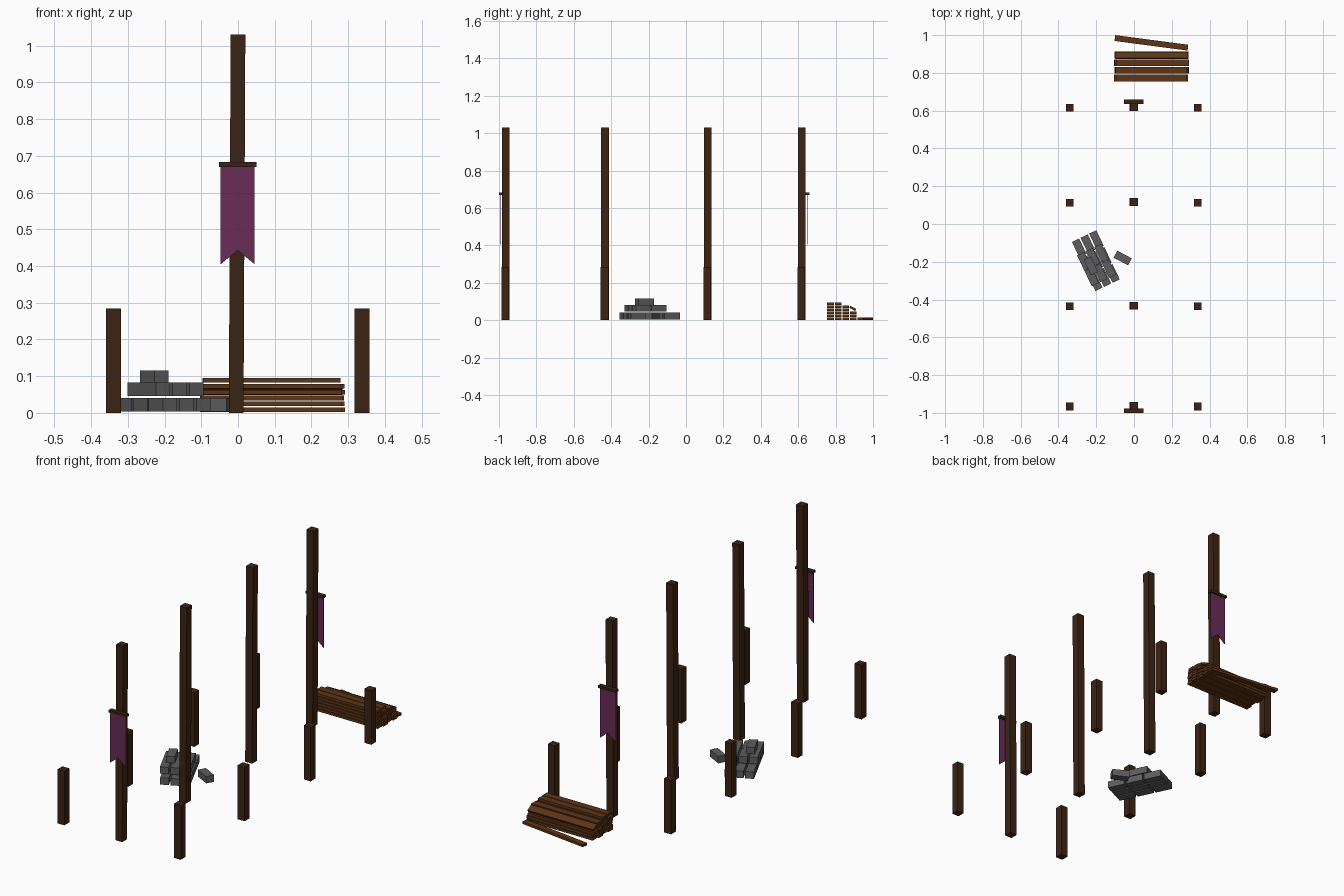
import bpy, bmesh, math, random
from mathutils import Matrix, Vector

if "Cube" in bpy.data.objects:
    bpy.data.objects.remove(bpy.data.objects["Cube"])

random.seed(4)


def material(name, rgb):
    m = bpy.data.materials.new(name)
    m.diffuse_color = (*rgb, 1)
    m.use_nodes = True
    m.node_tree.nodes["Principled BSDF"].inputs["Base Color"].default_value = m.diffuse_color
    return m


DARK = material("dark_timber", (0.045, 0.017, 0.007))
PLANK = material("plank_wood", (0.11, 0.035, 0.008))
STONE = material("stone", (0.11, 0.11, 0.11))
CLOTH = material("cloth", (0.14, 0.025, 0.095))


def make_object(name, bm, mat):
    bmesh.ops.recalc_face_normals(bm, faces=bm.faces)
    me = bpy.data.meshes.new(name)
    bm.to_mesh(me)
    bm.free()
    me.materials.append(mat)
    ob = bpy.data.objects.new(name, me)
    bpy.context.collection.objects.link(ob)
    return ob


def add_box(bm, center, size, yaw=0.0, roll=0.0):
    """Box turned by yaw about z and roll about its own long x axis."""
    mat = (Matrix.Translation(center) @ Matrix.Rotation(yaw, 4, 'Z')
           @ Matrix.Rotation(roll, 4, 'X') @ Matrix.Diagonal((*size, 1)))
    return bmesh.ops.create_cube(bm, size=1, matrix=mat)["verts"]


def post(name, x, y, height, lean=0.0):
    bm = bmesh.new()
    for v in add_box(bm, (x, y, height / 2), (0.04, 0.041, height)):
        if v.co.z > height / 2:
            v.co.x += lean
    make_object(name, bm, DARK)


# Rows of posts: a tall ridge post with a short wall post either side
ROWS = [-0.963, -0.433, 0.116, 0.619]
for i, y in enumerate(ROWS, 1):
    post(f"ridge_post_{i}", -0.005, y, 1.03, 0.005)
    for side, x in (("left", -0.339), ("right", 0.338)):
        post(f"wall_post_{side}_{i}", x, y - 0.003, 0.284)


# Banners with swallowtail ends, hung from a rod on the two end posts
def banner(name, rod_y, cloth_y):
    bm = bmesh.new()
    add_box(bm, (-0.001, rod_y, 0.6765), (0.102, 0.023, 0.013))
    make_object(name + "_rod", bm, DARK)
    bm = bmesh.new()
    outline = [(-0.047, 0.675), (-0.047, 0.405), (-0.001, 0.443),
               (0.045, 0.405), (0.045, 0.675)]
    lo = [bm.verts.new((x, cloth_y - 0.0015, z)) for x, z in outline]
    face = bm.faces.new(lo)
    ext = bmesh.ops.extrude_face_region(bm, geom=[face])["geom"]
    bmesh.ops.translate(bm, vec=(0, 0.003, 0),
                        verts=[g for g in ext if isinstance(g, bmesh.types.BMVert)])
    # close the back after extrusion
    if face.is_valid is False or any(e.is_boundary for e in bm.edges):
        bmesh.ops.holes_fill(bm, edges=[e for e in bm.edges if e.is_boundary])
    make_object(name + "_cloth", bm, CLOTH)


banner("front_banner", -0.9885, -0.994)
banner("back_banner", 0.648, 0.649)

# Stacked planks: columns step down towards the back
bm = bmesh.new()
for col, layers in enumerate((6, 6, 5, 3)):
    for k in range(layers):
        shift = random.uniform(-0.006, 0.006)
        add_box(bm, (0.093 + shift, 0.773 + 0.0405 * col, 0.0085 + 0.016 * k),
                (0.375 if k == 5 else 0.386, 0.036, 0.0125))
add_box(bm, (0.093, 0.892, 0.063), (0.384, 0.036, 0.0125), 0, math.radians(-28))
make_object("plank_stack", bm, PLANK)

# Loose plank behind the stack
bm = bmesh.new()
add_box(bm, (0.092, 0.959, 0.0085), (0.39, 0.031, 0.0125), math.radians(-7.5))
make_object("loose_plank", bm, PLANK)

# Stepped pile of stone blocks
BLOCK = (0.09, 0.042, 0.036)
YAW = math.radians(-64.5)
along = Vector((math.cos(YAW), math.sin(YAW), 0))
across = Vector((-along.y, along.x, 0))
bm = bmesh.new()
for cx, cy, z, n, rows, pitch in ((-0.202, -0.194, 0.022, 3, 3, 0.099),
                                  (-0.198, -0.217, 0.0645, 2, 3, 0.091),
                                  (-0.228, -0.222, 0.099, 1, 1, 0)):
    for r in range(rows):
        for k in range(n):
            p = (Vector((cx, cy, z)) + along * pitch * (k - (n - 1) / 2)
                 + across * 0.0505 * (r - (rows - 1) / 2))
            add_box(bm, p, BLOCK if n > 1 else (0.09, 0.042, 0.033), YAW)
make_object("stone_pile", bm, STONE)

# Single block beside the pile
bm = bmesh.new()
add_box(bm, (-0.06, -0.18, 0.022), (0.087, 0.042, 0.036), math.radians(-28))
make_object("loose_stone", bm, STONE)
